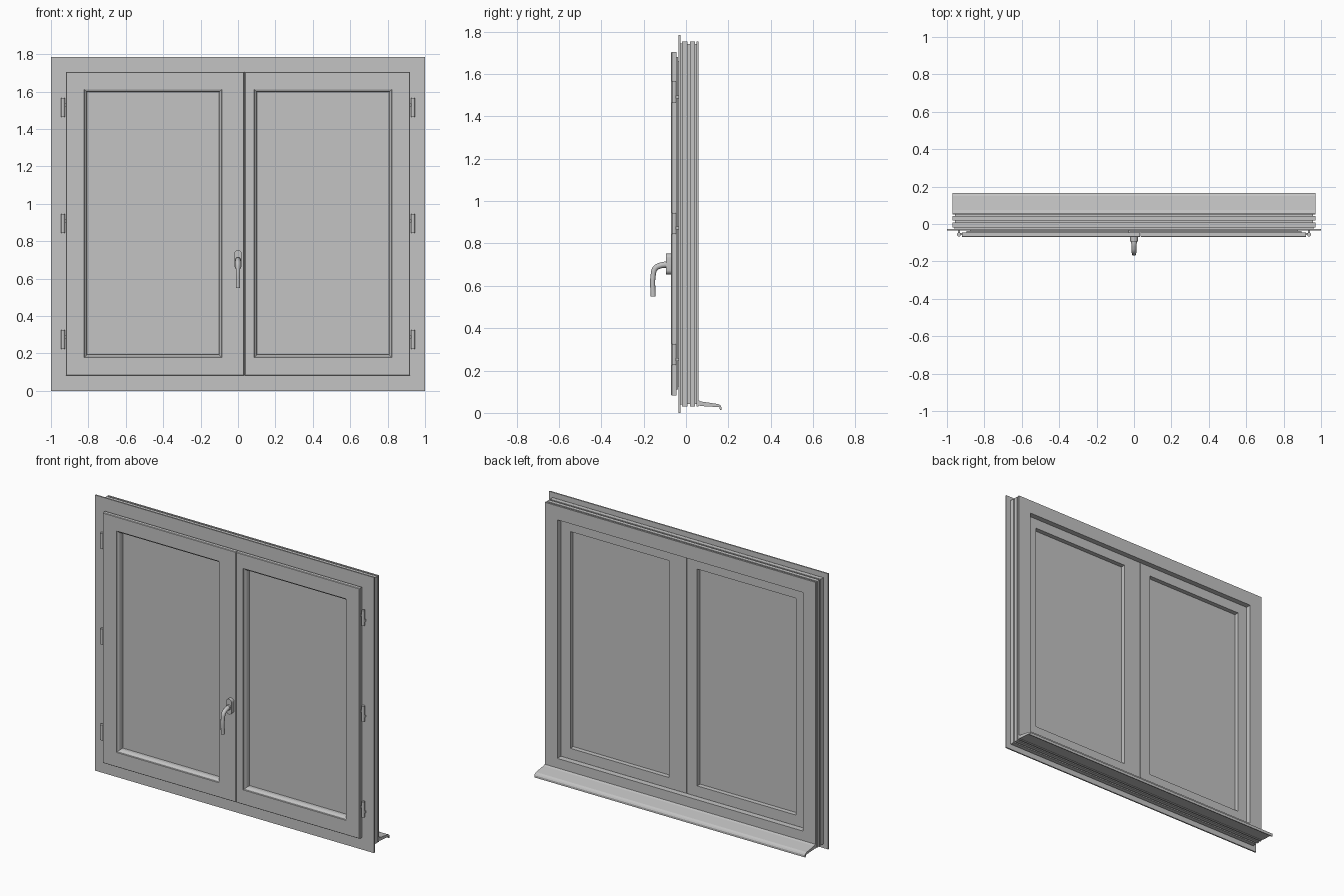
import bpy, bmesh, math

cube = bpy.data.objects.get("Cube")
if cube:
    bpy.data.objects.remove(cube, do_unlink=True)

grey = bpy.data.materials.new("window_grey")
grey.use_nodes = True
colour = (0.55, 0.55, 0.55, 1)
grey.diffuse_color = colour
grey.node_tree.nodes["Principled BSDF"].inputs["Base Color"].default_value = colour


def finish(name, bm, smooth=False):
    bmesh.ops.recalc_face_normals(bm, faces=bm.faces[:])
    mesh = bpy.data.meshes.new(name)
    bm.to_mesh(mesh)
    bm.free()
    mesh.materials.append(grey)
    obj = bpy.data.objects.new(name, mesh)
    bpy.context.collection.objects.link(obj)
    if smooth:
        select(obj)
        bpy.ops.object.shade_smooth_by_angle(angle=math.radians(40))
    return obj


def select(obj):
    bpy.ops.object.select_all(action='DESELECT')
    obj.select_set(True)
    bpy.context.view_layer.objects.active = obj


def shrink(rect, d):
    x0, x1, z0, z1 = rect
    return (x0 + d, x1 - d, z0 + d, z1 - d)


def mitred_frame(name, section):
    """Closed loop of (rectangle, y) rings joined into a mitred frame."""
    bm = bmesh.new()
    rings = []
    for (x0, x1, z0, z1), y in section:
        rings.append([bm.verts.new((x, y, z)) for x, z in
                      ((x0, z0), (x1, z0), (x1, z1), (x0, z1))])
    for i, ring in enumerate(rings):
        last = rings[i - 1]
        for k in range(4):
            n = (k + 1) % 4
            bm.faces.new((last[k], last[n], ring[n], ring[k]))
    return finish(name, bm)


def box(name, x0, x1, y0, y1, z0, z1):
    bm = bmesh.new()
    bmesh.ops.create_cube(bm, size=1)
    for v in bm.verts:
        v.co = ((x0 + x1) / 2 + v.co.x * (x1 - x0),
                (y0 + y1) / 2 + v.co.y * (y1 - y0),
                (z0 + z1) / 2 + v.co.z * (z1 - z0))
    return finish(name, bm)


def prism(name, points, offset, smooth=False):
    """Extrude a flat outline along an offset."""
    bm = bmesh.new()
    face = bm.faces.new([bm.verts.new(p) for p in points])
    new = bmesh.ops.extrude_face_region(bm, geom=[face])["geom"]
    bmesh.ops.translate(bm, vec=offset,
                        verts=[g for g in new if isinstance(g, bmesh.types.BMVert)])
    return finish(name, bm, smooth)


# Fixed outer frame: thin front flange and a grooved body
outer = (-1, 1, 0, 1.785)
profile = [(0, -.036), (0, -.027), (.04, -.027), (.04, -.02), (.03, -.02),
           (.03, .008), (.042, .008), (.042, .018), (.03, .018), (.03, .042),
           (.042, .042), (.042, .05), (.03, .05), (.03, .06), (.12, .06), (.12, -.036)]
mitred_frame("outer_frame", [(shrink(outer, d), y) for d, y in profile])


# Two leaves that overlap at the middle, each with a rounded bead and a pane
def leaf(side, front_x, strip_x, back_x, opening_x):
    front = (*front_x, .083, 1.705)
    strip = (*strip_x, .11, 1.68)
    back = (*back_x, .124, 1.661)
    hole = (*opening_x, .178, 1.612)
    bead = [(0, -.07), (.002, -.064), (.008, -.061), (.012, -.055), (.015, -.045), (.015, .03)]
    section = [(shrink(front, .003), -.07), (front, -.067), (front, -.046), (strip, -.046),
               (strip, -.037), (back, -.037), (back, .03)]
    section += [(shrink(hole, d), y) for d, y in reversed(bead)]
    mitred_frame(side + "_leaf", section)
    x0, x1, z0, z1 = shrink(hole, .008)
    box(side + "_pane", x0, x1, -.025, 0, z0, z1)


leaf("right", (-.92, .033), (-.895, -.027), (-.876, -.027), (-.823, -.086))
leaf("left", (.036, .92), (-.023, .895), (-.023, .876), (.086, .823))

# Drip sill along the bottom of the back
sill = [(.055, .06), (.075, .053), (.15, .042), (.162, .036), (.167, .028), (.167, .014),
        (.161, .014), (.157, .027), (.075, .032), (.055, .036)]
prism("sill", [(-.97, y, z) for y, z in sill], (1.94, 0, 0))

# Three hinges on each side: knuckle, leaf arm and frame pin
for side, s in (("left", 1), ("right", -1)):
    for i, z in enumerate((.275, .895, 1.515)):
        ring = [(s * .936 + .01 * math.cos(a), -.056 + .011 * math.sin(a), z - .05)
                for a in (math.tau * k / 16 for k in range(16))]
        prism(f"{side}_hinge_knuckle_{i + 1}", ring, (0, 0, .1), True)
        xs = sorted((s * .915, s * .93))
        box(f"{side}_hinge_arm_{i + 1}", *xs, -.058, -.048, z + .005, z + .02)
        xs = sorted((s * .931, s * .941))
        box(f"{side}_hinge_pin_{i + 1}", *xs, -.05, -.034, z - .03, z - .015)

# Handle: rounded base plate, collar and bent lever
plate = []
for k in range(32):
    a = math.tau * (k + .5) / 32
    plate.append((.021 * math.cos(a), -.07,
                  .703 + .021 * math.sin(a) + math.copysign(.028, math.sin(a))))
prism("handle_plate", plate, (0, -.024, 0), True)
collar = [(.016 * math.cos(a), -.09, .7 + .016 * math.sin(a))
          for a in (math.tau * k / 24 for k in range(24))]
prism("handle_collar", collar, (0, -.014, 0), True)

curve = bpy.data.curves.new("handle_lever", 'CURVE')
curve.dimensions = '3D'
curve.bevel_depth = .012
curve.bevel_resolution = 4
curve.use_fill_caps = True
path = [(-.09, .7, 1.25), (-.12, .696, 1.15), (-.145, .682, 1.1), (-.155, .65, 1), (-.155, .55, 1)]
spline = curve.splines.new('BEZIER')
spline.bezier_points.add(len(path) - 1)
for p, (y, z, r) in zip(spline.bezier_points, path):
    p.co = (0, y, z)
    p.radius = r
    p.handle_left_type = p.handle_right_type = 'AUTO'
curve.materials.append(grey)
lever = bpy.data.objects.new("handle_lever", curve)
bpy.context.collection.objects.link(lever)
select(lever)
bpy.ops.object.convert(target='MESH')
bpy.ops.object.shade_smooth_by_angle(angle=math.radians(40))
